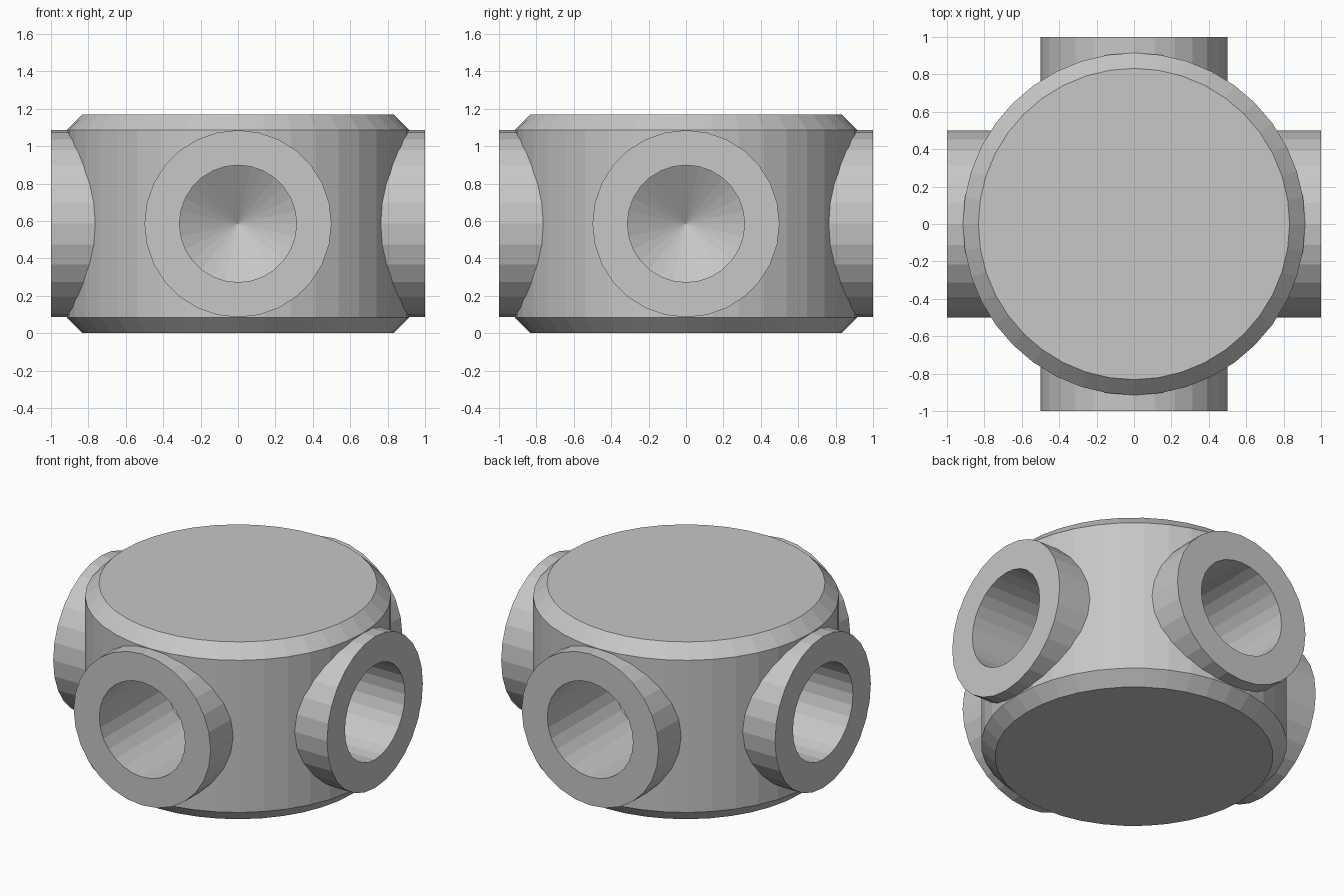
import bpy, bmesh, math
from mathutils import Matrix

cube = bpy.data.objects.get("Cube")
if cube:
    bpy.data.objects.remove(cube, do_unlink=True)

HEIGHT, BODY_R, CHAMFER = 1.17, 0.915, 0.083
BOSS_R, HOLE_R, MID = 0.5, 0.313, 0.585

grey = bpy.data.materials.new("plain grey")
grey.use_nodes = True
colour = (0.57, 0.57, 0.57, 1)
grey.diffuse_color = colour
grey.node_tree.nodes["Principled BSDF"].inputs["Base Color"].default_value = colour


def turned(name, profile, sides, matrix=Matrix()):
    """Closed solid turned about z from (radius, height) points, bottom to top."""
    bm = bmesh.new()
    rings = []
    for r, h in profile:
        if r == 0:
            rings.append([bm.verts.new((0, 0, h))] * sides)
        else:
            angles = [2 * math.pi * i / sides for i in range(sides)]
            rings.append([bm.verts.new((r * math.cos(a), r * math.sin(a), h)) for a in angles])
    for low, high in zip(rings, rings[1:]):
        for i in range(sides):
            j = (i + 1) % sides
            corners = [low[i], low[j], high[j], high[i]]
            bm.faces.new(list(dict.fromkeys(corners)))
    for ring in (rings[0], rings[-1]):
        if ring[0] != ring[1]:
            bm.faces.new(ring)
    bmesh.ops.recalc_face_normals(bm, faces=bm.faces)
    bm.transform(matrix)
    mesh = bpy.data.meshes.new(name)
    bm.to_mesh(mesh)
    bm.free()
    mesh.materials.append(grey)
    obj = bpy.data.objects.new(name, mesh)
    bpy.context.collection.objects.link(obj)
    return obj


def combine(target, tool, operation):
    """Apply a boolean and remove the tool."""
    mod = target.modifiers.new(operation.title(), "BOOLEAN")
    mod.operation, mod.solver, mod.object = operation, "EXACT", tool
    bpy.context.view_layer.objects.active = target
    bpy.ops.object.modifier_apply(modifier=mod.name)
    bpy.data.objects.remove(tool, do_unlink=True)


def sideways(quarter):
    """Lay the turning axis level, pointing along one of four directions."""
    return (Matrix.Translation((0, 0, MID))
            @ Matrix.Rotation(quarter * math.pi / 2, 4, "Z")
            @ Matrix.Rotation(math.pi / 2, 4, "Y"))


# Chamfered round body
inner = BODY_R - CHAMFER
hub = turned("hub_body", [(inner, 0), (BODY_R, CHAMFER),
                          (BODY_R, HEIGHT - CHAMFER), (inner, HEIGHT)], 40)

# Two crossing cylinders make the four side bosses
for q in range(2):
    combine(hub, turned("boss", [(BOSS_R, -1), (BOSS_R, 1)], 28, sideways(q)), "UNION")

# Blind drilled hole with a conical end in each boss
for q in range(4):
    drill = turned("drill", [(0, 0.13), (HOLE_R, 0.32), (HOLE_R, 1.1)], 28, sideways(q))
    combine(hub, drill, "DIFFERENCE")
